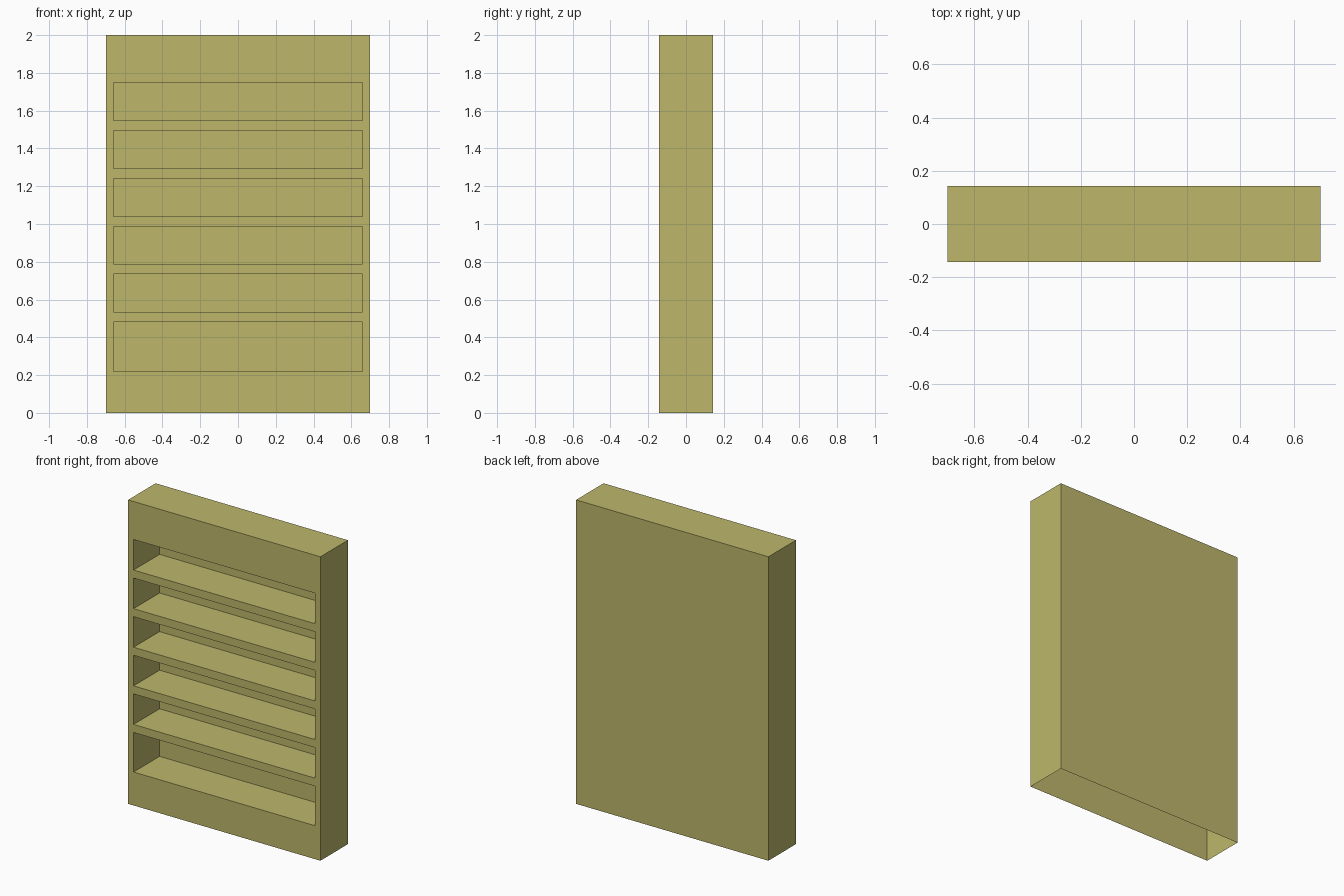
import bpy, bmesh
from mathutils import Vector

if "Cube" in bpy.data.objects:
    bpy.data.objects.remove(bpy.data.objects["Cube"])

W, D, H = 1.40, 0.286, 2.0          # overall size
OPEN_X = 0.66                       # half width of each opening
DEPTH = 0.27                        # depth of each compartment
# bottom and top heights of the compartments: a tall one, then five equal ones
BAYS = [(0.22, 0.48)] + [(0.533 + i * 0.254, 0.734 + i * 0.254) for i in range(5)]

khaki = bpy.data.materials.new("khaki")
khaki.diffuse_color = (0.509, 0.474, 0.147, 1)
khaki.use_nodes = True
khaki.node_tree.nodes["Principled BSDF"].inputs["Base Color"].default_value = khaki.diffuse_color

bm = bmesh.new()

# outer carcass, open underneath
bmesh.ops.create_cube(bm, size=1)
for v in bm.verts:
    v.co = Vector((v.co.x * W, v.co.y * D, (v.co.z + 0.5) * H))
bmesh.ops.delete(bm, geom=[f for f in bm.faces if f.normal.z < -0.9], context='FACES_ONLY')


def front_faces():
    return [f for f in bm.faces if abs(f.calc_center_median().y + D / 2) < 1e-4]


def cut_front(co, no):
    faces = front_faces()
    edges = {e for f in faces for e in f.edges}
    verts = {v for f in faces for v in f.verts}
    bmesh.ops.bisect_plane(bm, geom=faces + list(edges) + list(verts),
                           plane_co=co, plane_no=no, dist=1e-5)


# score the front along every opening edge
for x in (-OPEN_X, OPEN_X):
    cut_front((x, 0, 0), (1, 0, 0))
for bay in BAYS:
    for z in bay:
        cut_front((0, 0, z), (0, 0, 1))


def in_bay(f):
    c = f.calc_center_median()
    return abs(c.x) < OPEN_X and any(a < c.z < b for a, b in BAYS)


# push the openings back to form shelves
bays = [f for f in front_faces() if in_bay(f)]
pushed = bmesh.ops.extrude_discrete_faces(bm, faces=bays)["faces"]
bmesh.ops.translate(bm, verts=list({v for f in pushed for v in f.verts}), vec=(0, DEPTH, 0))

mesh = bpy.data.meshes.new("bookcase")
bm.to_mesh(mesh)
bm.free()
mesh.materials.append(khaki)
bpy.context.collection.objects.link(bpy.data.objects.new("bookcase", mesh))
